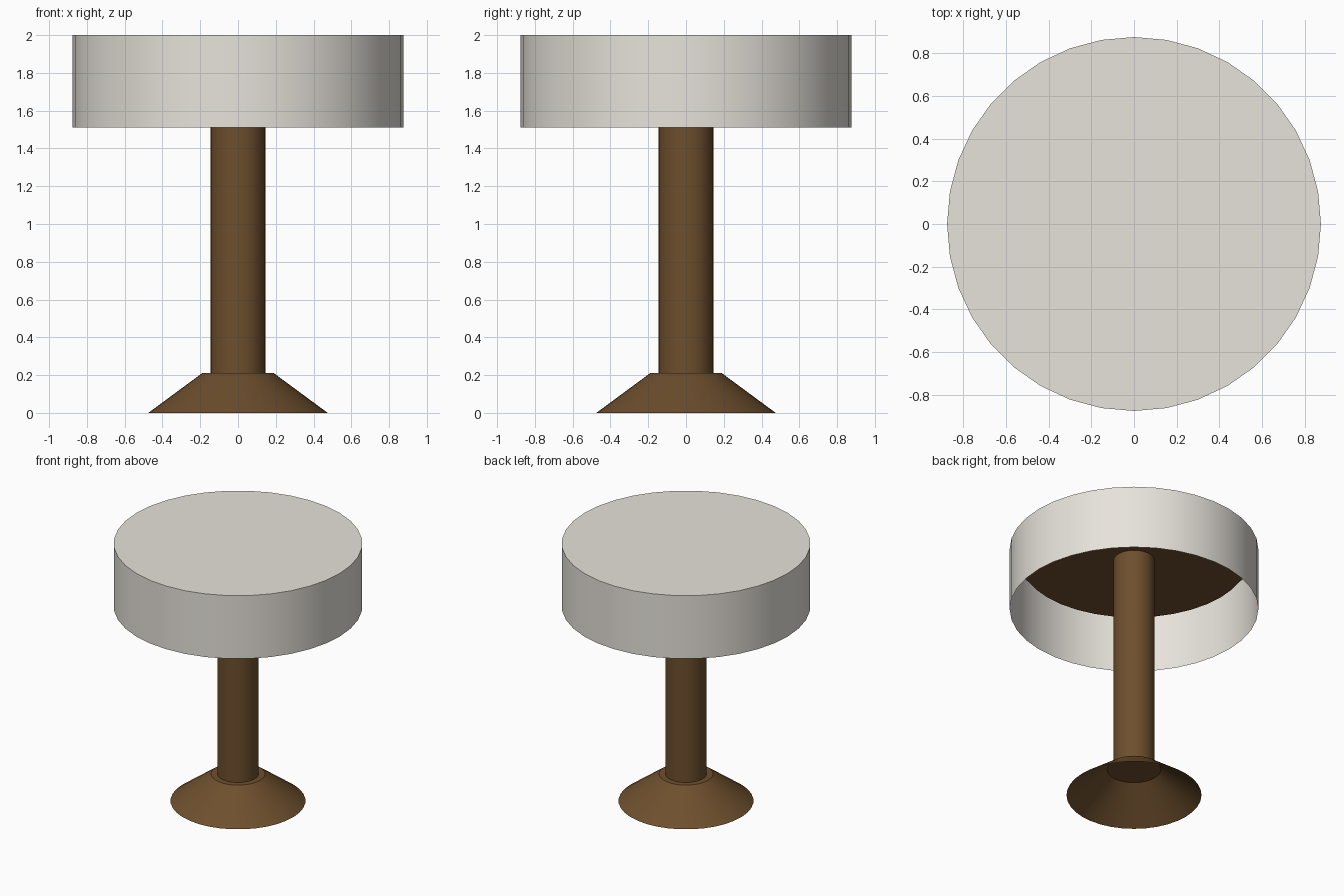
import bpy, bmesh, math

if "Cube" in bpy.data.objects:
    bpy.data.objects.remove(bpy.data.objects["Cube"])

SIDES = 36

def material(name, rgb):
    m = bpy.data.materials.new(name)
    m.diffuse_color = (*rgb, 1.0)
    m.use_nodes = True
    m.node_tree.nodes["Principled BSDF"].inputs["Base Color"].default_value = m.diffuse_color
    return m

wood = material("brown_wood", (0.155, 0.078, 0.026))
cloth = material("off_white_cloth", (0.80, 0.77, 0.71))

def turned(name, mat, r_low, z_low, r_high, z_high, bottom, top):
    """Round smooth part between two heights, with optional flat end caps."""
    bm = bmesh.new()
    rings = []
    for r, z in ((r_low, z_low), (r_high, z_high)):
        rings.append([bm.verts.new((r * math.cos(2 * math.pi * i / SIDES),
                                    r * math.sin(2 * math.pi * i / SIDES), z))
                      for i in range(SIDES)])
    low, high = rings
    for i in range(SIDES):
        j = (i + 1) % SIDES
        bm.faces.new((low[i], low[j], high[j], high[i])).smooth = True
    if top:
        bm.faces.new(high)
    if bottom:
        bm.faces.new(low[::-1])
    # keep the cap rims crisp
    for e in bm.edges:
        if len(e.link_faces) == 2 and e.calc_face_angle() > math.radians(30):
            e.smooth = False
    me = bpy.data.meshes.new(name)
    bm.to_mesh(me)
    bm.free()
    me.materials.append(mat)
    ob = bpy.data.objects.new(name, me)
    bpy.context.collection.objects.link(ob)
    return ob

# Flared foot, hollow underneath
turned("foot", wood, 0.475, 0.0, 0.19, 0.21, False, True)
# Central post
turned("post", wood, 0.145, 0.21, 0.145, 1.91, False, False)
# Wooden board under the cover
turned("board", wood, 0.80, 1.905, 0.80, 1.985, True, True)
# Open-bottomed cover hanging over the board
turned("cover", cloth, 0.875, 1.51, 0.875, 2.0, False, True)
